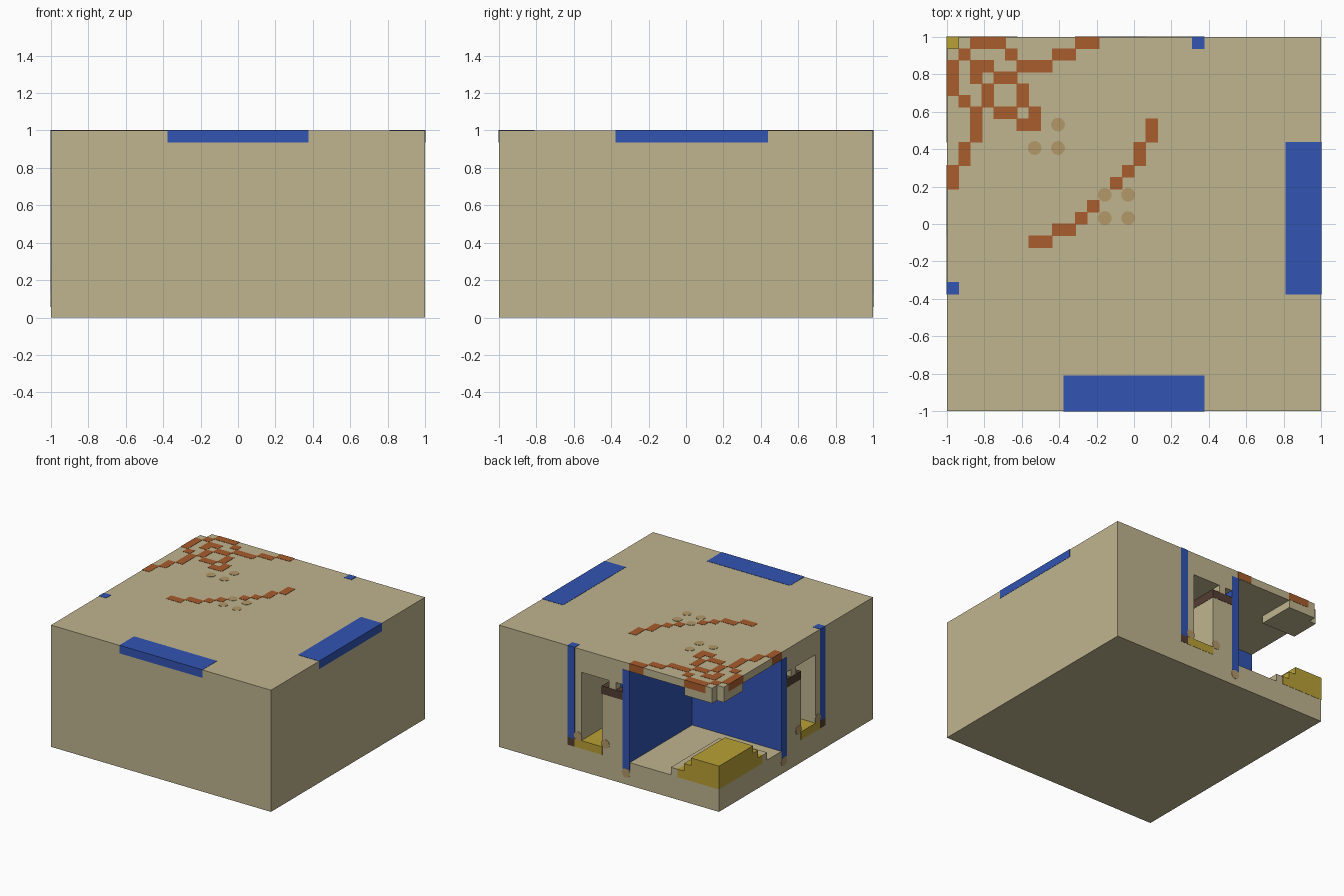
import bpy
import math

U = 1 / 16  # one block of the grid
EPS = 0.002  # how far painted parts stand proud

old = bpy.data.objects.get("Cube")
if old:
    bpy.data.objects.remove(old, do_unlink=True)


def material(name, rgb):
    linear = [((c / 255 + 0.055) / 1.055) ** 2.4 for c in rgb] + [1]
    m = bpy.data.materials.new(name)
    m.use_nodes = True
    m.diffuse_color = linear
    m.node_tree.nodes["Principled BSDF"].inputs["Base Color"].default_value = linear
    return m


SAND = material("sand", (192, 181, 143))
BLUE = material("blue", (50, 84, 178))
RUST = material("rust", (168, 93, 44))
GOLD = material("gold", (186, 161, 54))
TAN = material("tan", (178, 152, 104))
BROWN = material("dark brown", (84, 62, 52))


def box(name, mat, i, r, k, grow=0.0):
    """Box in blocks: i from the -x side, r from the back, k from the ground."""
    lo = (-1 + i[0] * U - grow, 1 - r[1] * U - grow, k[0] * U - grow)
    hi = (-1 + i[1] * U + grow, 1 - r[0] * U + grow, k[1] * U + grow)
    bpy.ops.mesh.primitive_cube_add(size=1)
    o = bpy.context.object
    o.name = name
    for v in o.data.vertices:
        v.co = [(lo[n] + hi[n]) / 2 + v.co[n] * (hi[n] - lo[n]) for n in range(3)]
    o.data.materials.append(mat)
    return o


def twin(name, mat, i, r, k, grow=EPS):
    """Box and its mirror across the diagonal of the plan."""
    box(name + "_back", mat, i, r, k, grow)
    box(name + "_side", mat, r, i, k, grow)


def disc(name, location, rotation=(0, 0, 0)):
    bpy.ops.mesh.primitive_cylinder_add(vertices=16, radius=0.037, depth=0.005,
                                        location=location, rotation=rotation)
    bpy.context.object.name = name
    bpy.context.object.data.materials.append(TAN)


def carve(target, i, r, k):
    cutter = box("cutter", SAND, i, r, k)
    cutter.hide_render = True
    mod = target.modifiers.new("carve", "BOOLEAN")
    mod.operation = "DIFFERENCE"
    mod.solver = "EXACT"
    mod.object = cutter
    bpy.ops.object.select_all(action="DESELECT")
    bpy.context.view_layer.objects.active = target
    target.select_set(True)
    bpy.ops.object.modifier_apply(modifier=mod.name)
    bpy.data.objects.remove(cutter, do_unlink=True)


# Main block with the corner room, passages and slots carved out
shell = box("main_block", SAND, (0, 32), (0, 32), (0, 16))
carve(shell, (-1, 13), (-1, 13), (3, 15))
carve(shell, (-1, 1), (-1, 1), (14, 17))
for i, r, k in [((17, 20), (-1, 20), (4, 13)),
                ((16, 17.5), (-1, 13), (12, 13)),
                ((14, 15), (-1, 1), (12, 13))]:
    carve(shell, i, r, k)
    carve(shell, r, i, k)

# Thick lip of the roof around the corner notch
box("roof_lip", SAND, (1, 5), (0, 5), (14, 15))
box("roof_lip_end", SAND, (0, 1), (1, 5), (14, 15))

# Room walls, posts, feet, beams and passage floors
twin("room_wall", BLUE, (13, 14), (0, 14), (2, 15))
twin("slot_back", BLUE, (14, 15), (1, 2), (12, 13))
twin("outer_post", BLUE, (21, 22), (0, 1), (4, 16))
twin("post_foot", BROWN, (21, 22), (0, 1), (3, 4))
twin("beam", BROWN, (14, 17), (0, 13), (11, 12))
twin("passage_floor", GOLD, (17, 21), (0, 12), (3, 4))

# Blue bands at the top of the front and the +x side
box("front_band", BLUE, (10, 22), (29, 32), (15, 16), EPS)
box("side_band", BLUE, (29, 32), (9, 22), (15, 16), EPS)

# Stepped gold mound in the open corner
for n in range(3):
    box(f"mound_step_{n}", GOLD, (0, 6 - n), (0, 9 - n), (3 + n, 4 + n), EPS)
box("mound_edge_a", SAND, (6, 7), (0, 10), (3, 4))
box("mound_edge_b", SAND, (0, 6), (9, 10), (3, 4))

# Rust pattern on the roof: column, row, length, each with its mirror
runs = [(2, 0, 3), (11, 0, 2), (1, 1, 1), (5, 1, 1), (9, 1, 2), (2, 2, 2),
        (6, 2, 3), (4, 3, 2), (4, 6, 2), (6, 7, 2), (7, 17, 2), (9, 16, 2),
        (11, 15, 1), (12, 14, 1)]
for i, r, n in runs:
    twin("roof_mark", RUST, (i, i + n), (r, r + 1), (15.1, 16))

# Tan spots on the roof
for i, r in [(9, 7), (7, 9), (9, 9), (13, 13), (15, 13), (13, 15), (15, 15)]:
    disc("roof_spot", (-1 + (i + 0.5) * U, 1 - (r + 0.5) * U, 1))

# Tan spots on the two open sides
for i, k in [(20.5, 4.5), (16.5, 4.5), (13.5, 1.5)]:
    disc("back_spot", (-1 + i * U, 1, k * U), (math.pi / 2, 0, 0))
    disc("side_spot", (-1, 1 - i * U, k * U), (0, math.pi / 2, 0))
